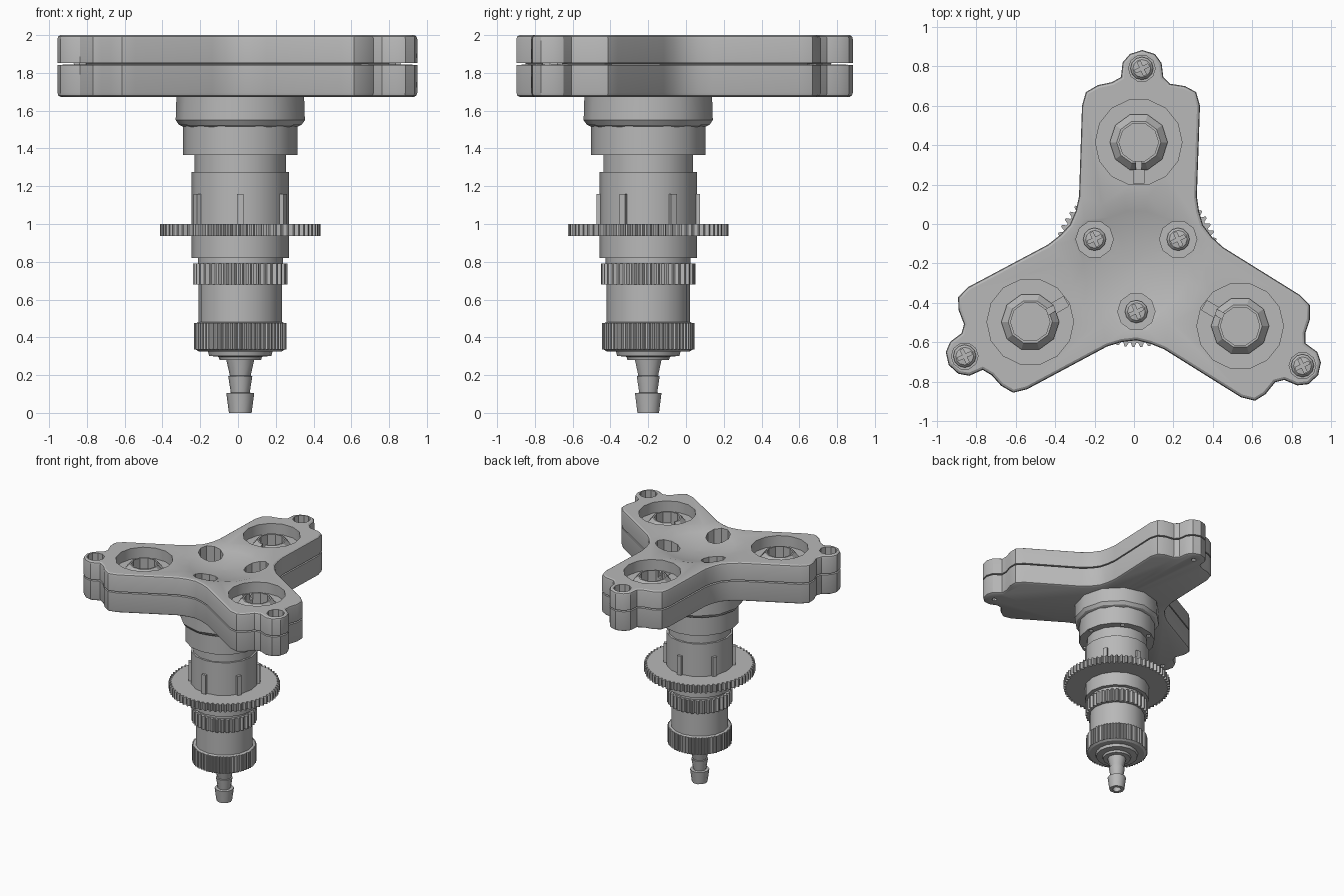
import bpy, bmesh, math
from mathutils import Matrix, Vector

cube = bpy.data.objects.get("Cube")
if cube:
    bpy.data.objects.remove(cube)

AXIS = Vector((0.012, -0.2, 0))      # shared axis of hub and stem
THIRDS = [math.radians(-120 * i) for i in range(3)]

grey = bpy.data.materials.new("plain grey")
grey.use_nodes = True
COLOUR = (0.48, 0.48, 0.48, 1)
grey.diffuse_color = COLOUR
grey.node_tree.nodes["Principled BSDF"].inputs["Base Color"].default_value = COLOUR


def finish(name, bm):
    bmesh.ops.remove_doubles(bm, verts=bm.verts, dist=0.00005)
    bmesh.ops.recalc_face_normals(bm, faces=bm.faces)
    mesh = bpy.data.meshes.new(name)
    bm.to_mesh(mesh)
    bm.free()
    mesh.materials.append(grey)
    ob = bpy.data.objects.new(name, mesh)
    ob.location = AXIS
    bpy.context.collection.objects.link(ob)
    return ob


def loft(name, rings):
    """Skin a stack of equal-length rings and cap both ends."""
    bm = bmesh.new()
    loops = [[bm.verts.new(p) for p in ring] for ring in rings]
    for a, b in zip(loops, loops[1:]):
        for i in range(len(a)):
            j = (i + 1) % len(a)
            bm.faces.new((a[i], a[j], b[j], b[i]))
    bm.faces.new(loops[0])
    bm.faces.new(loops[-1])
    return finish(name, bm)


def lathe(name, profile, sides=14, at=(0, 0)):
    """Turn a radius/height profile around a vertical axis."""
    rings = []
    for r, z in profile:
        r = max(r, 0.001)
        rings.append([(at[0] + r * math.cos(math.tau * i / sides),
                       at[1] + r * math.sin(math.tau * i / sides), z) for i in range(sides)])
    return loft(name, rings)


def rod(name, r, z0, z1, sides=10, at=(0, 0)):
    return lathe(name, [(r, z0), (r, z1)], sides, at)


def gear(name, r, depth, teeth, z0, z1):
    ring = []
    for i in range(teeth * 4):
        a = math.tau * i / (teeth * 4)
        rad = r if i % 4 < 2 else r - depth
        ring.append((rad * math.cos(a), rad * math.sin(a)))
    return loft(name, [[(x, y, z) for x, y in ring] for z in (z0, z1)])


def box(name, size, centre, turn=0):
    bm = bmesh.new()
    m = Matrix.Rotation(turn, 4, 'Z') @ Matrix.Translation(centre) @ Matrix.Diagonal((*size, 1))
    bmesh.ops.create_cube(bm, size=1, matrix=m)
    return finish(name, bm)


def cut(target, *cutters):
    for c in cutters:
        mod = target.modifiers.new("cut", 'BOOLEAN')
        mod.operation = 'DIFFERENCE'
        mod.solver = 'EXACT'
        mod.object = c
        bpy.context.view_layer.objects.active = target
        bpy.ops.object.modifier_apply(modifier=mod.name)
        bpy.data.objects.remove(c)


def smooth(ob, angle=32):
    bpy.ops.object.select_all(action='DESELECT')
    ob.select_set(True)
    bpy.context.view_layer.objects.active = ob
    bpy.ops.object.shade_smooth_by_angle(angle=math.radians(angle))


def spun(x, y, a):
    return (x * math.cos(a) - y * math.sin(a), x * math.sin(a) + y * math.cos(a))


# Three-armed body outline, one arm repeated three times
arm = [(-.338, .195), (-.308, .265), (-.291, .34), (-.276, .80), (-.256, .87), (-.195, .905),
       (-.124, .92), (-.078, .946), (-.07, 1.02), (-.033, 1.063), (.03, 1.083), (.094, 1.063),
       (.128, 1.017), (.137, .946), (.17, .912), (.247, .90), (.303, .87), (.323, .80),
       (.307, .34), (.318, .265)]
outline = [Vector(spun(x, y, a)) for a in THIRDS for x, y in arm]


def inset(d, z):
    ring, n = [], len(outline)
    for i, p in enumerate(outline):
        e1 = (p - outline[i - 1]).normalized()
        e2 = (outline[(i + 1) % n] - p).normalized()
        n1, n2 = Vector((e1.y, -e1.x)), Vector((e2.y, -e2.x))
        q = p + (n1 + n2) * (d / (1 + n1.dot(n2)))
        ring.append((q.x, q.y, z))
    return ring


# Body with rounded rims and a thin seam groove between the halves
body = loft("three_arm_body", [inset(d, z) for d, z in (
    (.018, 1.672), (.004, 1.68), (0, 1.695), (0, 1.842), (.045, 1.844),
    (.045, 1.851), (0, 1.853), (0, 1.98), (.004, 1.993), (.015, 2.0))])

# Shallow central dish
dish = [(r, 1.94 + 0.06 * (r / .345) ** 2) for r in (0, .09, .18, .27, .345, .40)]
cut(body, lathe("dish_cutter", dish + [(.40, 2.2)], 18))

# Pockets, fittings and screw wells on each arm
screw_spots = []
for a in THIRDS:
    hub, tip, inner = spun(.012, .615, a), spun(.028, .99, a), spun(0, -.245, a)
    turn = a - math.radians(0)
    cut(body, rod("pocket", .22, 1.91, 2.1, 14, hub),
        rod("bore", .125, 1.77, 2.1, 12, hub),
        box("slot", (.055, .15, .06), (.012, .48, 1.91), turn),
        rod("tip_well", .068, 1.76, 2.1, 10, tip),
        rod("tip_pin_hole", .02, 1.6, 1.7, 8, tip),
        rod("inner_well", .095, 1.74, 2.1, 10, inner))
    screw_spots += [(tip, 1.755), (inner, 1.735)]

    fitting = lathe("arm_fitting", [(0, 1.765), (.147, 1.765), (.147, 1.925), (.112, 1.965),
                                    (.10, 1.965), (.10, 1.82), (0, 1.82)], 10, hub)
    cut(fitting, box("fitting_slot", (.03, .12, .1), (.012, .49, 1.96), turn))
    smooth(fitting, 20)
smooth(body)

# Cross-head screws
screw = lathe("screw", [(0, 0), (.058, 0), (.058, .018), (.045, .032), (0, .038)], 12)
for quarter in range(2):
    cut(screw, box("cross_cutter", (.075, .016, .04), (0, 0, .04),
                   math.radians(25 + 90 * quarter)))
for i, (spot, z) in enumerate(screw_spots):
    ob = screw if i == 0 else screw.copy()
    ob.name = f"screw_{i + 1}"
    if i:
        bpy.context.collection.objects.link(ob)
    ob.location = AXIS + Vector((*spot, z))

# Collar and upper stem
collar = lathe("collar", [(.29, 1.51), (.325, 1.525), (.342, 1.55), (.338, 1.675)], 12)
upper = rod("upper_sleeve", .302, 1.365, 1.52, 16)
for i in range(6):
    a = math.tau * i / 6
    cut(upper, rod("pin_hole", .018, 1.3, 1.42, 8, (.27 * math.cos(a), .27 * math.sin(a))))
neck = rod("neck", .243, 1.26, 1.38, 14)
barrel = rod("barrel", .257, .82, 1.275, 16)
step = rod("barrel_step", .225, .77, .83, 16)
lower = rod("lower_sleeve", .221, .46, .70, 16)

# Barrel ribs above the toothed disc
for i in range(6):
    box(f"barrel_rib_{i + 1}", (.05, .036, .16), (.25, 0, 1.08), math.radians(30 + 60 * i))

# Toothed rings
gear("toothed_disc", .425, .022, 66, .937, 1.0)
gear("knurled_ring", .25, .018, 36, .68, .79)
gear("knurled_cap", .245, .01, 60, .335, .475)
cap_rims = lathe("cap_rim", [(.22, .325), (.238, .337), (.238, .472), (.225, .48)], 24)

# Flange and ribbed hose nozzle
flange = lathe("flange", [(.11, .28), (.115, .297), (.165, .302), (.172, .33)], 16)
nozzle = lathe("hose_nozzle", [(0, .04), (.03, .04), (.034, 0), (.06, 0), (.074, .105),
                               (.05, .107), (.064, .195), (.055, .197), (.076, .29),
                               (0, .29)], 10)
for ob in (collar, upper, neck, barrel, step, lower, cap_rims, flange):
    smooth(ob)
smooth(nozzle, 38)
